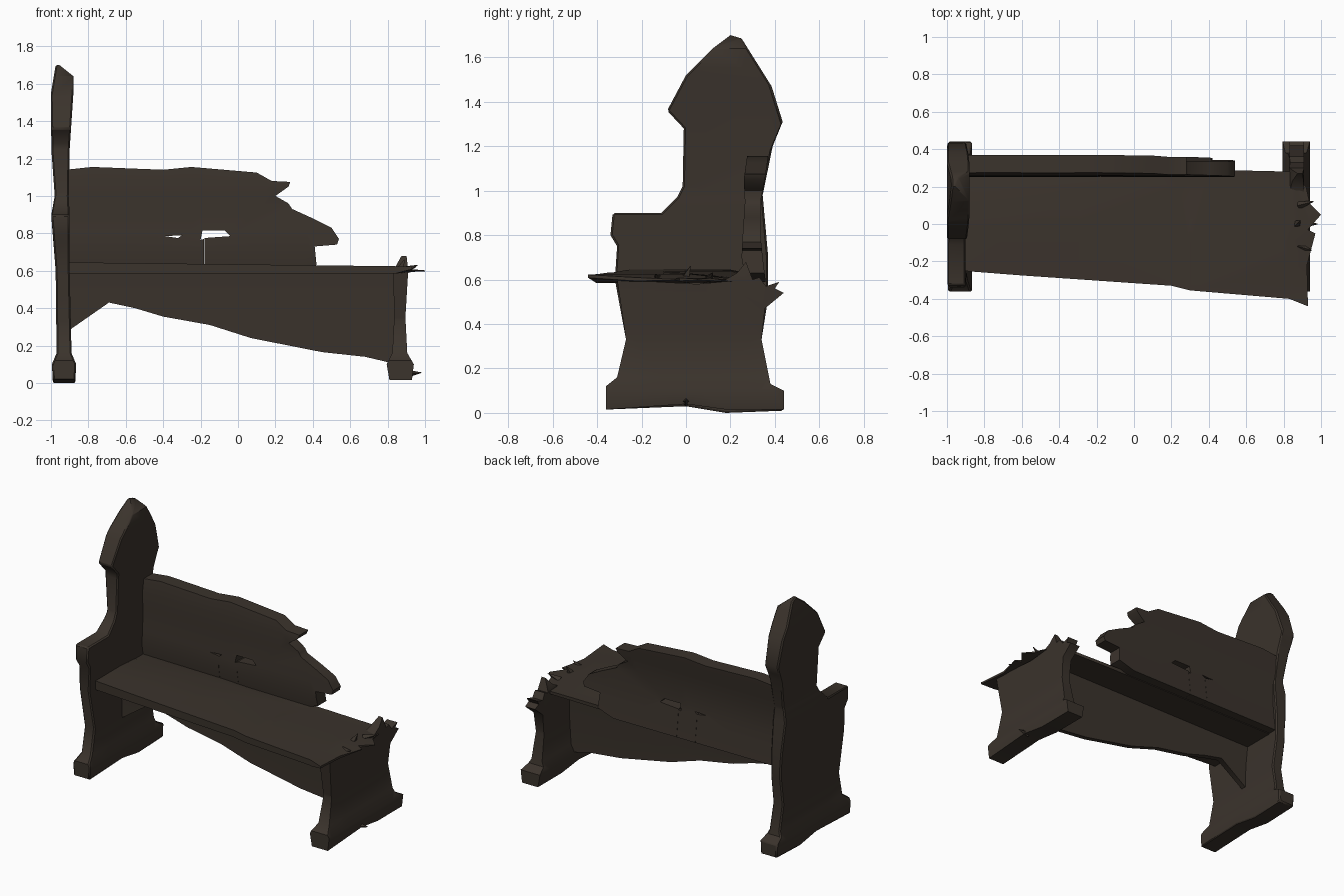
import bpy, bmesh, math
from mathutils import Vector

wood = bpy.data.materials.new("dark weathered wood")
wood.diffuse_color = (0.043, 0.033, 0.025, 1)


def lerp(table, k):
    """Piecewise linear lookup: rows of (key, a, b) -> (a, b)."""
    if k <= table[0][0]:
        return table[0][1:]
    for p, q in zip(table, table[1:]):
        if k <= q[0]:
            f = (k - p[0]) / (q[0] - p[0])
            return [a + (b - a) * f for a, b in zip(p[1:], q[1:])]
    return table[-1][1:]


def board(name, outline, place, u_cuts=(), v_cuts=()):
    """Extrude a 2D outline (u, v), slice it, then place(u, v, t) each vertex."""
    bm = bmesh.new()
    face = bm.faces.new([bm.verts.new((u, v, 0)) for u, v in outline])
    ext = bmesh.ops.extrude_face_region(bm, geom=[face], use_keep_orig=True)
    for g in ext["geom"]:
        if isinstance(g, bmesh.types.BMVert):
            g.co.z = 1
    bm.normal_update()
    bmesh.ops.triangulate(bm, faces=[f for f in bm.faces if len(f.verts) > 4])
    for axis, cuts in ((0, u_cuts), (1, v_cuts)):
        for c in cuts:
            co, no = Vector((0, 0, 0)), Vector((0, 0, 0))
            co[axis], no[axis] = c, 1
            bmesh.ops.bisect_plane(bm, geom=bm.verts[:] + bm.edges[:] + bm.faces[:],
                                   dist=1e-5, plane_co=co, plane_no=no)
    bm.normal_update()
    bmesh.ops.triangulate(bm, faces=bm.faces[:])
    for v in bm.verts:
        v.co = place(*v.co)
    bmesh.ops.recalc_face_normals(bm, faces=bm.faces[:])
    me = bpy.data.meshes.new(name)
    bm.to_mesh(me)
    bm.free()
    me.materials.append(wood)
    ob = bpy.data.objects.new(name, me)
    bpy.context.collection.objects.link(ob)
    return ob


def smooth(ob):
    bpy.ops.object.select_all(action='DESELECT')
    ob.select_set(True)
    bpy.context.view_layer.objects.active = ob
    bpy.ops.object.shade_smooth_by_angle(angle=math.radians(50))


def soften(ob, width):
    """Worn, chamfered edges."""
    mod = ob.modifiers.new("worn edges", 'BEVEL')
    mod.width, mod.segments = width, 1
    mod.limit_method, mod.angle_limit = 'ANGLE', math.radians(60)


def across_x(table):
    """Outline in y/z, thickness in x varying with height."""
    def place(y, z, t):
        a, b = lerp(table, z)
        return Vector((a + (b - a) * t, y, z))
    return place


def across_y(table):
    """Outline in x/z, thickness in y varying with height."""
    def place(x, z, t):
        a, b = lerp(table, z)
        return Vector((x, a + (b - a) * t, z))
    return place


# Tall left end with arm ledge and pointed crest
left_x = [(0.01, -0.99, -0.87), (0.10, -0.995, -0.865), (0.16, -0.97, -0.89),
          (0.60, -0.975, -0.90), (0.90, -0.998, -0.90), (1.0, -0.98, -0.905),
          (1.25, -0.998, -0.90), (1.55, -1.0, -0.88), (1.64, -0.985, -0.88),
          (1.70, -0.975, -0.955)]
left_end = board("tall_left_end", [
    (-0.36, 0.015), (0.0, 0.03), (0.18, 0.0), (0.44, 0.01), (0.44, 0.10), (0.38, 0.13),
    (0.34, 0.33), (0.37, 0.52), (0.37, 0.70), (0.345, 0.98), (0.39, 1.20), (0.435, 1.31),
    (0.385, 1.47), (0.25, 1.685), (0.20, 1.70), (0.12, 1.64), (0.0, 1.52), (-0.085, 1.36),
    (-0.01, 1.28), (-0.015, 1.02), (-0.04, 0.97), (-0.11, 0.90), (-0.33, 0.90),
    (-0.34, 0.80), (-0.31, 0.75), (-0.32, 0.60), (-0.27, 0.33), (-0.31, 0.16),
    (-0.36, 0.12)], across_x(left_x),
    v_cuts=[0.10, 0.16, 0.33, 0.60, 0.90, 1.0, 1.25, 1.55, 1.64])

# Broken right end with splintered top edge
right_x = [(0.02, 0.81, 0.93), (0.10, 0.795, 0.94), (0.16, 0.825, 0.905),
           (0.35, 0.835, 0.895), (0.60, 0.83, 0.91), (0.69, 0.88, 0.90)]
right_end = board("broken_right_end", [
    (-0.36, 0.015), (0.0, 0.04), (0.18, 0.015), (0.44, 0.015), (0.44, 0.10), (0.38, 0.13),
    (0.34, 0.33), (0.355, 0.47), (0.44, 0.54), (0.40, 0.56), (0.42, 0.59), (0.36, 0.57),
    (0.33, 0.61), (0.30, 0.60), (0.27, 0.68), (0.23, 0.63), (0.16, 0.59), (0.05, 0.58),
    (-0.31, 0.60), (-0.27, 0.33), (-0.31, 0.16), (-0.36, 0.12)],
    across_x(right_x), v_cuts=[0.10, 0.16, 0.35])


# Seat plank, widening to a splintered right side
def seat_place(x, y, t):
    top = 0.645 - 0.012 * (x + 0.9) - (0.02 if y > 0.2 else 0)
    low = 0.585
    if x > 0.84:                      # thin the broken rim
        f = min(1, (x - 0.84) / 0.12)
        top, low = top - 0.02 * f, low + 0.012 * f
    if y < -0.41:
        top, low = 0.622, 0.608
    return Vector((x, y, low + (top - low) * t))


seat = board("seat", [
    (-0.92, -0.25), (-0.6, -0.275), (0.2, -0.33), (0.3, -0.355), (0.83, -0.40),
    (0.93, -0.44), (0.925, -0.22), (0.97, -0.05), (0.93, -0.03), (1.0, 0.05),
    (0.94, 0.11), (0.92, 0.20), (0.84, 0.28), (0.4, 0.29), (-0.92, 0.30)],
    seat_place, u_cuts=[-0.3, 0.3, 0.84], v_cuts=[-0.1, 0.2])

# Slanting broken board under the middle of the seat
apron = board("under_seat_board", [
    (-0.92, 0.27), (-0.69, 0.43), (-0.55, 0.40), (-0.4, 0.355), (-0.15, 0.31),
    (0.07, 0.24), (0.45, 0.165), (0.68, 0.14), (0.85, 0.10), (0.85, 0.60), (-0.92, 0.60)],
    across_y([(0.1, 0.03, 0.06), (0.45, 0.025, 0.065), (0.6, 0.015, 0.08)]),
    v_cuts=[0.45])

# Backrest with jagged right side and two splits, each opened through a hairline crack
back_y = [(0.58, 0.27, 0.36), (0.70, 0.25, 0.345), (0.80, 0.255, 0.335),
          (0.95, 0.265, 0.335), (1.05, 0.26, 0.355), (1.155, 0.275, 0.37)]
backrest = board("broken_backrest", [
    (-0.92, 0.59),
    (-0.321, 0.59), (-0.321, 0.775), (-0.39, 0.785), (-0.30, 0.79), (-0.32, 0.775), (-0.32, 0.59),
    (-0.181, 0.59), (-0.181, 0.77), (-0.20, 0.765), (-0.19, 0.815), (-0.07, 0.815),
    (-0.04, 0.785), (-0.18, 0.775), (-0.18, 0.59),
    (0.30, 0.59), (0.42, 0.63), (0.41, 0.73), (0.53, 0.74), (0.54, 0.77),
    (0.50, 0.83), (0.40, 0.88), (0.29, 0.93), (0.27, 0.96), (0.20, 1.0), (0.27, 1.05),
    (0.28, 1.075), (0.18, 1.08), (0.10, 1.125), (-0.25, 1.155), (-0.40, 1.14),
    (-0.78, 1.155), (-0.92, 1.14)],
    across_y(back_y), v_cuts=[0.70, 0.80, 0.95, 1.05])

# Loose splinters: on the broken rim and at the right foot
splinters = [((0.87, 0.0, 0.61), (0.89, 0.02, 0.66)), ((0.88, 0.10, 0.60), (0.96, 0.12, 0.63)),
             ((0.88, -0.12, 0.60), (0.95, -0.14, 0.62)), ((0.90, 0.0, 0.05), (0.98, 0.0, 0.055))]
for i, (a, b) in enumerate(splinters):
    a, b = Vector(a), Vector(b)
    bpy.ops.mesh.primitive_cone_add(vertices=4, radius1=0.022, radius2=0.002,
                                    depth=(b - a).length, location=(a + b) / 2)
    ob = bpy.context.object
    ob.name = f"splinter_{i + 1}"
    ob.rotation_euler = (b - a).to_track_quat('Z', 'Y').to_euler()
    ob.data.materials.append(wood)

for ob in (left_end, right_end, seat, apron, backrest):
    smooth(ob)
soften(left_end, 0.008)
